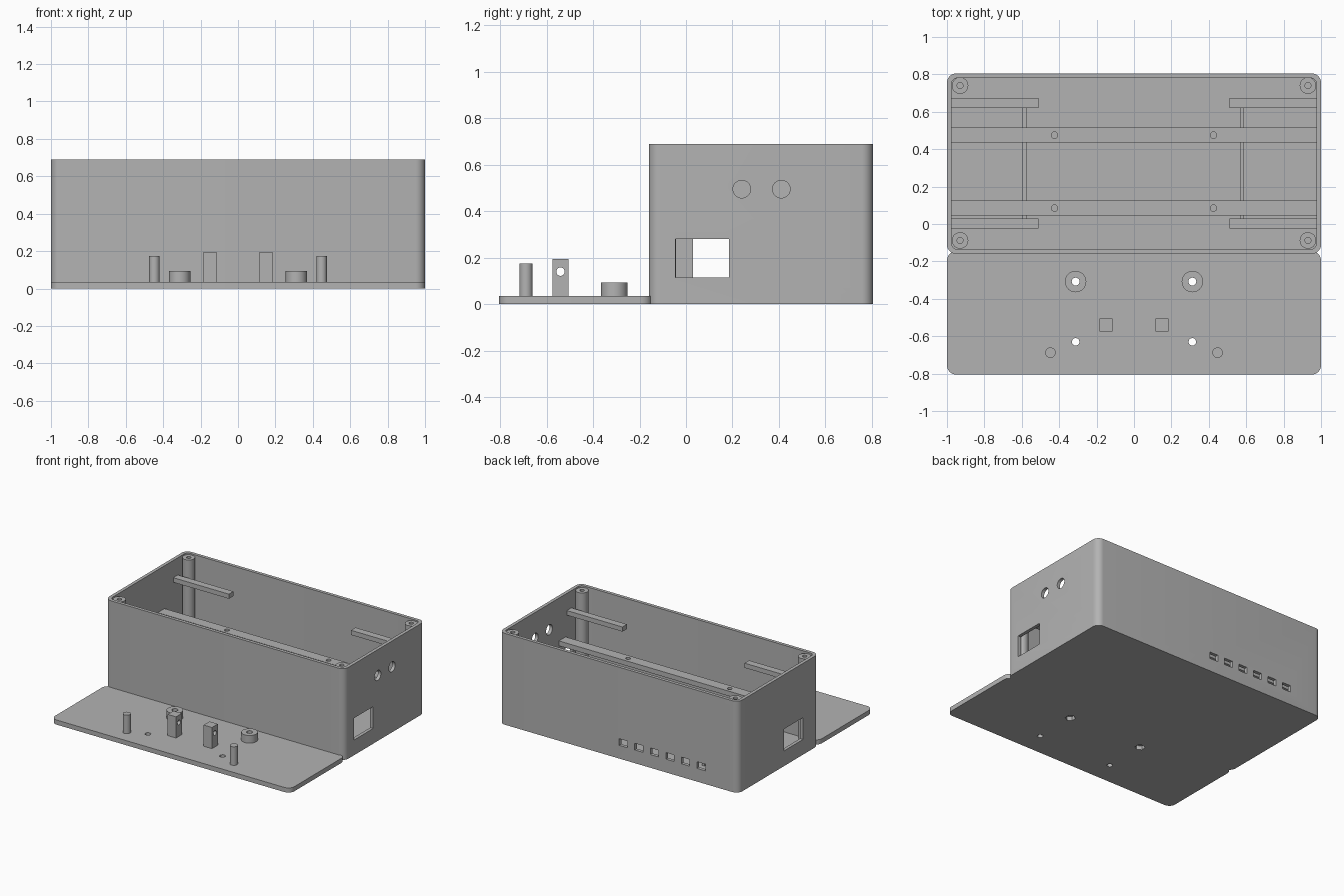
import bpy, bmesh, math
from mathutils import Matrix, Vector

old = bpy.data.objects.get("Cube")
if old:
    bpy.data.objects.remove(old, do_unlink=True)

# One matte grey for the whole print
grey = bpy.data.materials.new("plain grey")
grey.use_nodes = True
grey.diffuse_color = (0.45, 0.45, 0.45, 1)
grey.node_tree.nodes["Principled BSDF"].inputs["Base Color"].default_value = grey.diffuse_color


def finish(name, bm):
    bmesh.ops.recalc_face_normals(bm, faces=bm.faces)
    mesh = bpy.data.meshes.new(name)
    bm.to_mesh(mesh)
    bm.free()
    obj = bpy.data.objects.new(name, mesh)
    bpy.context.collection.objects.link(obj)
    mesh.materials.append(grey)
    return obj


def block(name, x, y, z, radius=0):
    """Box from three (low, high) ranges, with optional round vertical corners."""
    bm = bmesh.new()
    size = [r[1] - r[0] for r in (x, y, z)]
    mid = Vector([(r[0] + r[1]) / 2 for r in (x, y, z)])
    bmesh.ops.create_cube(bm, size=1, matrix=Matrix.Translation(mid) @ Matrix.Diagonal((*size, 1)))
    if radius:
        upright = [e for e in bm.edges if abs(e.verts[0].co.z - e.verts[1].co.z) > 0.001]
        bmesh.ops.bevel(bm, geom=upright, offset=radius, segments=8, profile=0.5, affect='EDGES')
    return finish(name, bm)


def rod(name, x, y, z, radius, sides=32):
    """Upright cylinder at x, y over the height range z."""
    bm = bmesh.new()
    bmesh.ops.create_cone(bm, cap_ends=True, segments=sides, radius1=radius, radius2=radius,
                          depth=z[1] - z[0], matrix=Matrix.Translation((x, y, sum(z) / 2)))
    return finish(name, bm)


def cross_rod(x, y, z, radius, length):
    """Cylinder lying along x, used for drilling side walls."""
    bm = bmesh.new()
    turn = Matrix.Translation((x, y, z)) @ Matrix.Rotation(math.pi / 2, 4, 'Y')
    bmesh.ops.create_cone(bm, cap_ends=True, segments=32, radius1=radius, radius2=radius,
                          depth=length, matrix=turn)
    return finish("cutter", bm)


def cut(obj, cutters):
    """Subtract each cutter, bake the result and remove the cutters."""
    for c in cutters:
        c.hide_render = True
        mod = obj.modifiers.new("cut", 'BOOLEAN')
        mod.operation, mod.solver, mod.object = 'DIFFERENCE', 'EXACT', c
    bpy.context.view_layer.update()
    graph = bpy.context.evaluated_depsgraph_get()
    mesh = bpy.data.meshes.new_from_object(obj.evaluated_get(graph))
    obj.modifiers.clear()
    obj.data = mesh
    for c in cutters:
        bpy.data.objects.remove(c, do_unlink=True)
    return obj


parts = []
FLOOR = 0.035
INNER = 0.975

# Open case with rounded corners, side windows, round ports and rear vents
case = block("case", (-1, 1), (-0.16, 0.805), (0, 0.69), 0.05)
cutters = [
    block("cutter", (-INNER, INNER), (-0.135, 0.78), (FLOOR, 1), 0.03),
    block("cutter", (0.9, 1.1), (-0.045, 0.185), (0.115, 0.28)),
    block("cutter", (-1.1, -0.9), (0.03, 0.26), (0.115, 0.28)),
    cross_rod(1, 0.24, 0.495, 0.038, 0.2),
    cross_rod(1, 0.41, 0.495, 0.038, 0.2),
]
for i in range(6):
    x = -0.04 - 0.13 * i
    cutters.append(block("cutter", (x - 0.035, x + 0.035), (0.7, 0.9), (0.1, 0.15)))
parts.append(cut(case, cutters))

# Screw posts in the case corners
for sx in (-1, 1):
    for y in (-0.088, 0.74):
        post = rod("corner_post", sx * 0.93, y, (FLOOR - 0.005, 0.68), 0.044)
        parts.append(cut(post, [rod("cutter", sx * 0.93, y, (0.4, 0.8), 0.016)]))

# Long crossbars with mounting holes
for y in (0.085, 0.475):
    bar = block("crossbar", (-0.98, 0.98), (y - 0.04, y + 0.04), (0.33, 0.367))
    holes = [rod("cutter", sx * 0.425, y, (0.3, 0.4), 0.017) for sx in (-1, 1)]
    parts.append(cut(bar, holes))

# Short upper rails and low floor ribs on each side
for sx in (-1, 1):
    for y in (0.003, 0.647):
        ends = sorted((sx * 0.51, sx * 0.98))
        parts.append(block("side_rail", ends, (y - 0.027, y + 0.027), (0.525, 0.56)))
    x = -0.585 if sx < 0 else 0.577
    parts.append(block("floor_rib", (x - 0.011, x + 0.011), (0.02, 0.63), (FLOOR - 0.005, 0.09)))

# Lid plate with rounded corners, lying in front of the case
lid = block("lid", (-1, 1), (-0.805, -0.146), (0, FLOOR), 0.05)
holes = []
for sx in (-1, 1):
    holes.append(rod("cutter", sx * 0.312, -0.63, (-0.1, 0.1), 0.02))
    holes.append(rod("cutter", sx * 0.312, -0.308, (-0.1, 0.1), 0.036, 6))
parts.append(cut(lid, holes))

# Bosses, drilled square posts and round pegs on the lid
for sx in (-1, 1):
    boss = rod("lid_boss", sx * 0.312, -0.308, (FLOOR - 0.005, 0.093), 0.057)
    parts.append(cut(boss, [rod("cutter", sx * 0.312, -0.308, (-0.1, 0.2), 0.021)]))
    x = sx * 0.15
    post = block("lid_square_post", (x - 0.035, x + 0.035), (-0.575, -0.505), (FLOOR - 0.005, 0.195))
    parts.append(cut(post, [cross_rod(x, -0.54, 0.14, 0.018, 0.2)]))
    parts.append(rod("lid_peg", sx * 0.447, -0.688, (FLOOR - 0.005, 0.175), 0.028))

# Smooth the round surfaces, keep the edges sharp
bpy.ops.object.select_all(action='DESELECT')
for p in parts:
    p.select_set(True)
bpy.context.view_layer.objects.active = parts[0]
bpy.ops.object.shade_smooth_by_angle(angle=math.radians(30))
